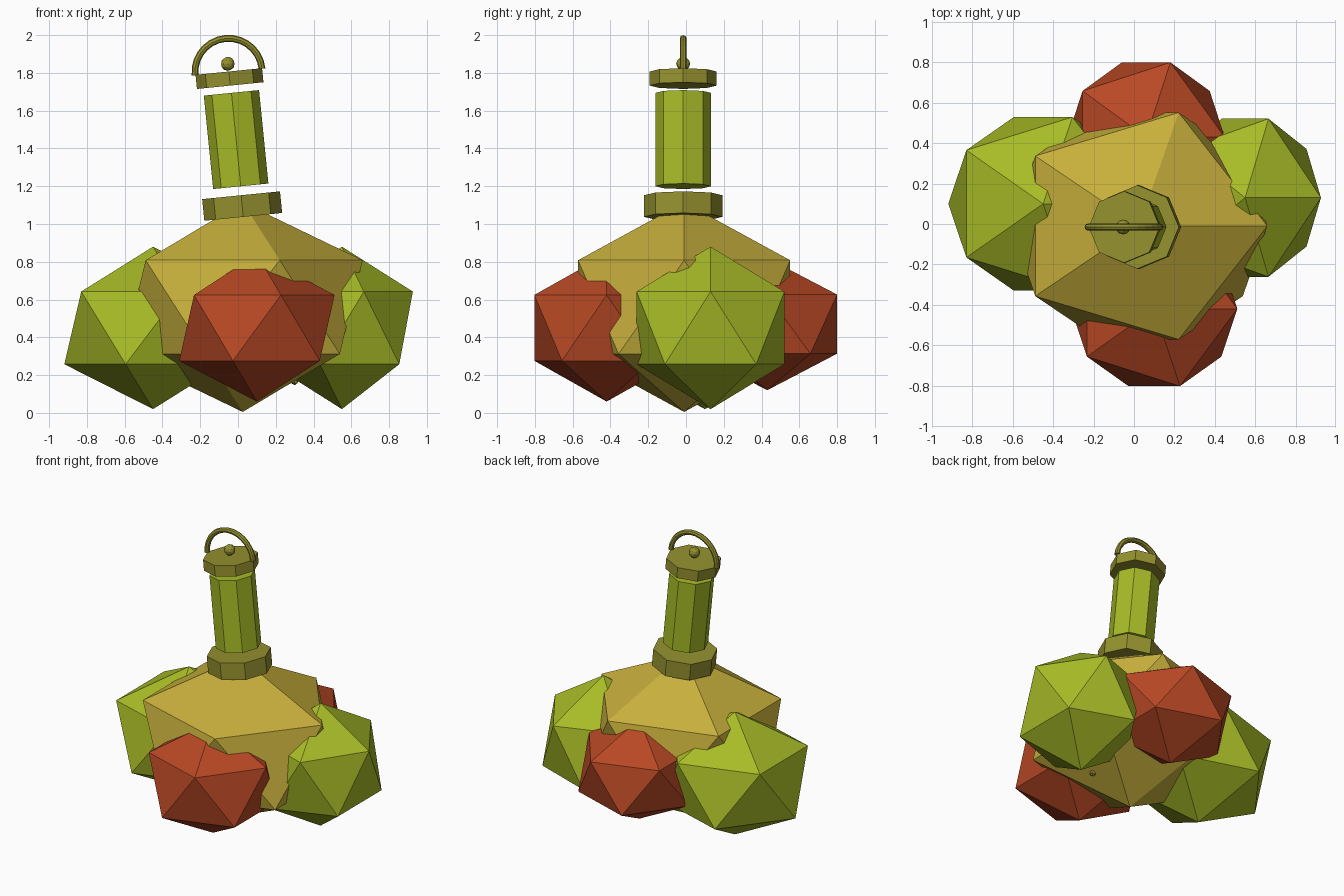
import bpy, bmesh, math
from mathutils import Matrix, Vector

if "Cube" in bpy.data.objects:
    bpy.data.objects.remove(bpy.data.objects["Cube"])


def material(name, rgb):
    m = bpy.data.materials.new(name)
    m.diffuse_color = (*rgb, 1)
    m.use_nodes = True
    m.node_tree.nodes["Principled BSDF"].inputs["Base Color"].default_value = m.diffuse_color
    return m


TAN = material("tan yellow", (0.57, 0.43, 0.045))
GREEN = material("leaf green", (0.39, 0.50, 0.02))
RED = material("brick red", (0.48, 0.065, 0.018))
OLIVE = material("olive metal", (0.30, 0.285, 0.028))

TILT = Matrix.Rotation(-0.1, 4, 'Y')   # the handle leans towards -x
HANDLE_Y = -0.015


def finish(bm, name, mat):
    bmesh.ops.recalc_face_normals(bm, faces=bm.faces)
    me = bpy.data.meshes.new(name)
    bm.to_mesh(me)
    bm.free()
    me.materials.append(mat)
    ob = bpy.data.objects.new(name, me)
    bpy.context.collection.objects.link(ob)
    return ob


def rock(name, center, radii, mat):
    """Twenty-sided lump stretched to the given radii."""
    bm = bmesh.new()
    bmesh.ops.create_icosphere(
        bm, subdivisions=1, radius=1,
        matrix=Matrix.Translation(center) @ Matrix.Diagonal((*radii, 1)))
    return finish(bm, name, mat)


def drum(name, x, z, radius, height, mat):
    """Eight-sided drum set on the leaning axis."""
    bm = bmesh.new()
    bmesh.ops.create_cone(
        bm, cap_ends=True, segments=8, radius1=radius, radius2=radius,
        depth=height,
        matrix=Matrix.Translation((x, HANDLE_Y, z)) @ TILT)
    return finish(bm, name, mat)


# Main body and the four lumps around it
rock("body", (0.025, -0.01, 0.56), (0.71, 0.66, 0.555), TAN)
rock("right_lump", (0.55, 0.13, 0.45), (0.42, 0.46, 0.43), GREEN)
rock("left_lump", (-0.45, 0.10, 0.45), (0.525, 0.505, 0.43), GREEN)
rock("front_lump", (0.10, -0.42, 0.45), (0.46, 0.45, 0.39), RED)
rock("back_lump", (0.06, 0.43, 0.47), (0.435, 0.435, 0.35), RED)

# Handle: collar, grip and cap with gaps between them
drum("collar", 0.022, 1.095, 0.207, 0.115, OLIVE)
drum("grip", -0.01, 1.447, 0.147, 0.497, GREEN)
drum("cap", -0.045, 1.77, 0.177, 0.075, OLIVE)

# Small knobs on the cap and under the body
for name, pos, r in (("cap_knob", (-0.054, HANDLE_Y, 1.848), 0.037),
                     ("lower_knob", (0.30, -0.05, 0.168), 0.022)):
    bm = bmesh.new()
    bmesh.ops.create_icosphere(bm, subdivisions=2 if r > 0.03 else 1, radius=r,
                               matrix=Matrix.Translation(pos))
    finish(bm, name, OLIVE)

# Half-ring hanger: a round section swept over half a turn
bm = bmesh.new()
STEPS, SIDES, MAJOR, MINOR = 14, 8, 0.178, 0.018
place = Matrix.Translation((-0.05, HANDLE_Y, 1.805)) @ TILT
rings = []
for i in range(STEPS + 1):
    a = math.pi * i / STEPS
    ring = []
    for j in range(SIDES):
        b = 2 * math.pi * j / SIDES
        d = MAJOR + MINOR * math.cos(b)
        p = Vector((d * math.cos(a), MINOR * math.sin(b), d * math.sin(a)))
        ring.append(bm.verts.new(place @ p))
    rings.append(ring)
for r0, r1 in zip(rings, rings[1:]):
    for j in range(SIDES):
        k = (j + 1) % SIDES
        bm.faces.new((r0[j], r0[k], r1[k], r1[j]))
bm.faces.new(rings[0])
bm.faces.new(rings[-1])
finish(bm, "hanger_ring", OLIVE)
